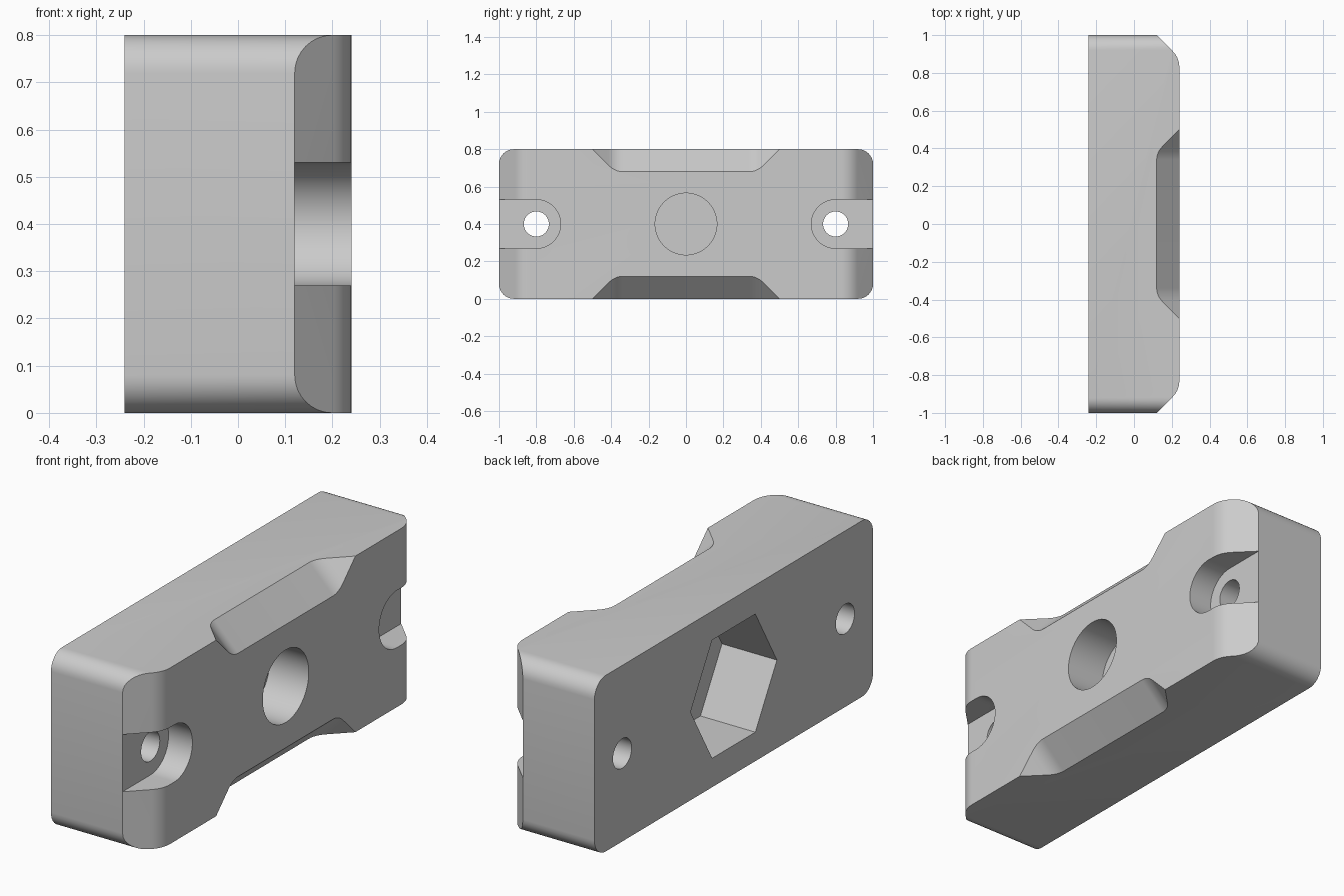
import bpy, bmesh, math
from mathutils import Vector, Matrix

if "Cube" in bpy.data.objects:
    bpy.data.objects.remove(bpy.data.objects["Cube"], do_unlink=True)

grey = bpy.data.materials.new("plain grey")
colour = (0.6, 0.6, 0.6, 1)
grey.diffuse_color = colour
grey.use_nodes = True
grey.node_tree.nodes["Principled BSDF"].inputs["Base Color"].default_value = colour


def rounded(corners, steps=8):
    """Outline from (x, y, radius) corners, with tangent arcs at the corners."""
    out = []
    for i, (x, y, r) in enumerate(corners):
        p = Vector((x, y))
        if r == 0:
            out.append(p)
            continue
        a = (Vector(corners[i - 1][:2]) - p).normalized()
        b = (Vector(corners[(i + 1) % len(corners)][:2]) - p).normalized()
        half = a.angle(b) / 2
        centre = p + (a + b).normalized() * r / math.sin(half)
        start = p + a * r / math.tan(half) - centre
        end = p + b * r / math.tan(half) - centre
        turn = math.atan2(start.x * end.y - start.y * end.x, start.dot(end))
        out += [centre + Matrix.Rotation(turn * k / steps, 2) @ start
                for k in range(steps + 1)]
    return out


def circle(y, z, r, sides=64):
    return [Vector((y + r * math.cos(math.tau * k / sides),
                    z + r * math.sin(math.tau * k / sides))) for k in range(sides)]


def prism(name, outline, low, high, axes, origin=(0, 0, 0)):
    """Extrude an outline drawn on axes[0], axes[1] along axes[2]."""
    u, v, w = (Vector(a).normalized() for a in axes)
    o = Vector(origin)
    bm = bmesh.new()
    face = bm.faces.new([bm.verts.new(o + u * p.x + v * p.y + w * low) for p in outline])
    top = bmesh.ops.extrude_face_region(bm, geom=[face])["geom"]
    moved = [g for g in top if isinstance(g, bmesh.types.BMVert)]
    bmesh.ops.translate(bm, verts=moved, vec=w * (high - low))
    bmesh.ops.recalc_face_normals(bm, faces=bm.faces)
    mesh = bpy.data.meshes.new(name)
    bm.to_mesh(mesh)
    bm.free()
    mesh.materials.append(grey)
    obj = bpy.data.objects.new(name, mesh)
    bpy.context.collection.objects.link(obj)
    return obj


X, Y, Z = (1, 0, 0), (0, 1, 0), (0, 0, 1)
SIDE = (Y, Z, X)
MID = 0.4

# Block with rounded long edges
block = prism("mounting_block", rounded([(-1, 0, .08), (1, 0, .08),
              (1, .8, .08), (-1, .8, .08)]), -.24, .24, SIDE)
bpy.context.view_layer.objects.active = block
block.select_set(True)


def combine(tool, operation="DIFFERENCE"):
    mod = block.modifiers.new(tool.name, "BOOLEAN")
    mod.operation, mod.solver, mod.object = operation, "EXACT", tool
    tool.hide_render = True
    bpy.ops.object.modifier_apply(modifier=mod.name)
    bpy.data.objects.remove(tool, do_unlink=True)


# Sloped ends blending softly into the face
plan = [(-.5, -1.26, 0), (-.14, -1.26, 0), (.24, -.88, .12),
        (.24, .88, .12), (-.14, 1.26, 0), (-.5, 1.26, 0)]
combine(prism("end_slopes", rounded(plan), -.2, 1, (X, Y, Z)), "INTERSECT")

# Sloped finger recesses on the upper and lower edges
rise = 1 / math.sqrt(2)
recess = rounded([(-.38, 0, .13), (.38, 0, .13), (.58, .2 * rise, 0), (-.58, .2 * rise, 0)])
for name, s in (("upper_recess", 1), ("lower_recess", -1)):
    combine(prism(name, recess, -.3, .3, (Y, (1, 0, s), (1, 0, -s)),
                  (.18, 0, MID + s * .34)))

# Screw holes with open-ended slots
for name, s in (("front", -1), ("back", 1)):
    arc = [Vector((s * (.8 - .13 * math.sin(math.pi * k / 32)),
                   MID + .13 * math.cos(math.pi * k / 32))) for k in range(33)]
    slot = arc + [Vector((s * 1.1, MID - .13)), Vector((s * 1.1, MID + .13))]
    combine(prism(name + "_slot", slot, .12, .4, SIDE))
    combine(prism(name + "_screw_hole", circle(s * .8, MID, .067), -.4, .4, SIDE))

# Round bore and hexagonal nut pocket, parted by a thin web
combine(prism("centre_bore", circle(0, MID, .165), .044, .4, SIDE))
combine(prism("nut_pocket", circle(0, MID, .31, 6), -.4, .036, SIDE))

bpy.ops.object.shade_smooth_by_angle(angle=math.radians(25))
